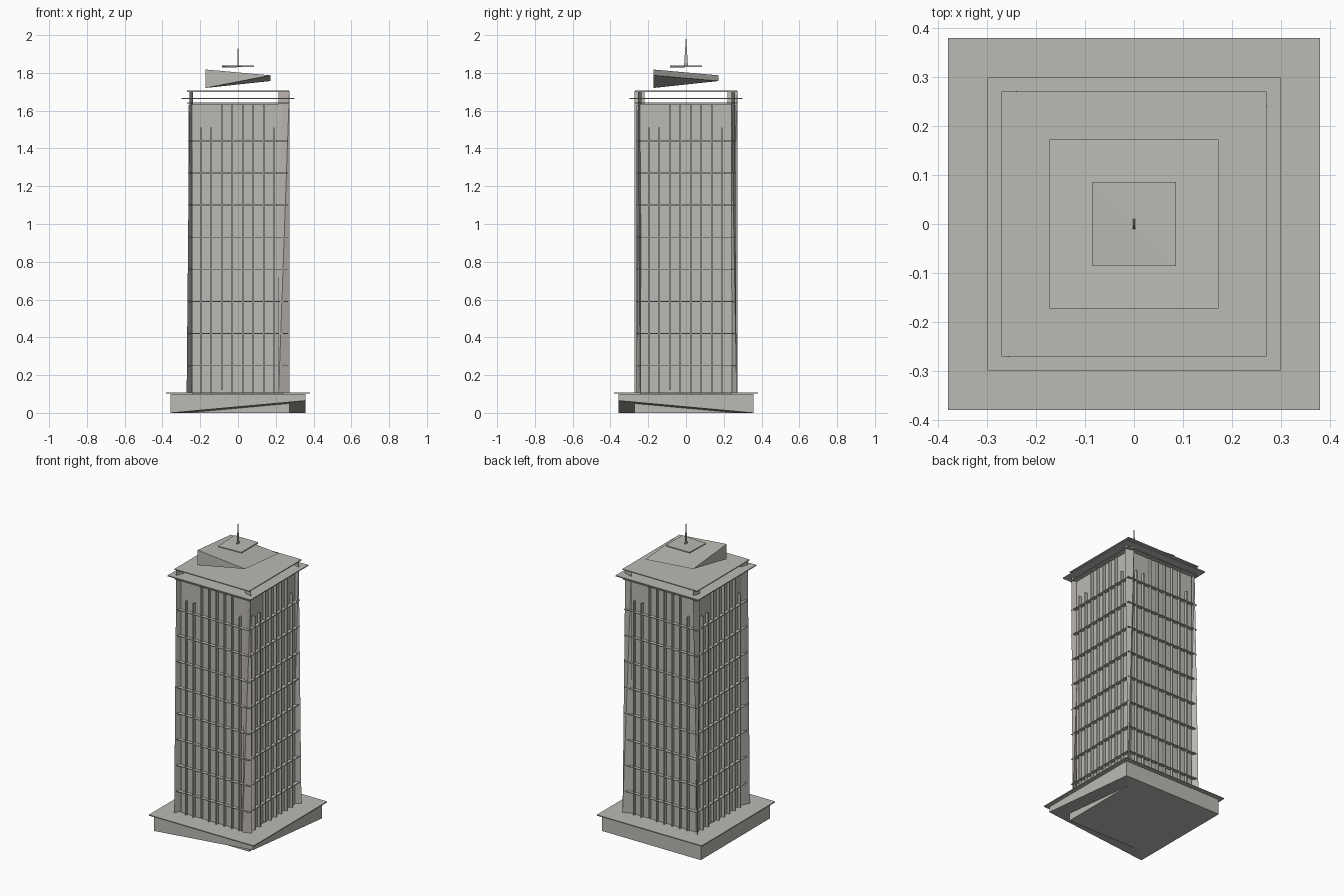
import bpy
import math

if "Cube" in bpy.data.objects:
    bpy.data.objects.remove(bpy.data.objects["Cube"])

SIDES = [i * math.pi / 2 for i in range(4)]


def material(name, rgb):
    m = bpy.data.materials.new(name)
    m.diffuse_color = (*rgb, 1)
    m.use_nodes = True
    m.node_tree.nodes["Principled BSDF"].inputs["Base Color"].default_value = m.diffuse_color
    return m


STONE = material("warm_grey_stone", (0.50, 0.49, 0.46))
PIER = material("rosy_grey_stone", (0.48, 0.45, 0.435))


def mesh_object(name, verts, faces, mat=STONE):
    me = bpy.data.meshes.new(name)
    me.from_pydata(verts, [], faces)
    me.materials.append(mat)
    ob = bpy.data.objects.new(name, me)
    bpy.context.collection.objects.link(ob)
    return ob


BOX_FACES = [(0, 3, 2, 1), (4, 5, 6, 7), (0, 1, 5, 4),
             (1, 2, 6, 5), (2, 3, 7, 6), (3, 0, 4, 7)]


def ring(r, z):
    return [(-r, -r, z), (r, -r, z), (r, r, z), (-r, r, z)]


def slab(name, r, z0, z1):
    return mesh_object(name, ring(r, z0) + ring(r, z1), BOX_FACES)


# Podium: one bottom corner is raised, so its underside folds on a diagonal
v = ring(0.357, 0) + ring(0.357, 0.10)
v[1] = (0.357, -0.357, 0.065)
mesh_object("podium", v, [(0, 2, 1), (0, 3, 2)] + BOX_FACES[1:])
slab("podium_cap", 0.38, 0.103, 0.109)

# Lobby core and shaft
slab("lobby", 0.272, 0.0, 0.10)
slab("shaft", 0.243, 0.10, 1.635)

# Projecting floor ledges
for i in range(8):
    z = 0.25 + 0.17 * i
    slab("floor_ledge", 0.265, z - 0.002, z + 0.002)

# Vertical fins on all four sides, some of them shorter
verts, faces = [], []
for a in SIDES:
    c, s = math.cos(a), math.sin(a)
    for k in range(8):
        x = -0.197 + 0.0555 * k
        top = 1.51 if k in (0, 1, 7) else 1.63
        low = 0.12 if k == 2 else 0.105
        w = 0.003
        b = len(verts)
        for z in (low, top):
            for px, py in ((x - w, -0.262), (x + w, -0.262),
                           (x + w, -0.24), (x - w, -0.24)):
                verts.append((px * c - py * s, px * s + py * c, z))
        faces += [tuple(b + i for i in f) for f in BOX_FACES]
mesh_object("facade_fins", verts, faces)

# Slim folded corner piers: a top edge twisted against a bottom edge
PIERS = [
    ((0.215, -0.235), (0.272, -0.255), (0.215, -0.262), (0.272, -0.242), PIER),
    ((0.215, 0.258), (0.272, 0.240), (0.222, 0.240), (0.272, 0.268), STONE),
    ((-0.257, -0.272), (-0.238, -0.220), (-0.272, -0.272), (-0.245, -0.220), STONE),
    ((-0.240, 0.272), (-0.256, 0.220), (-0.245, 0.220), (-0.272, 0.272), STONE),
]
for t0, t1, b0, b1, mat in PIERS:
    mesh_object("corner_pier",
                [(*b0, 0.105), (*b1, 0.105), (*t0, 1.705), (*t1, 1.705)],
                [(0, 1, 3), (0, 3, 2), (0, 2, 1), (1, 2, 3)], mat)

# Roof plates
slab("lower_roof_plate", 0.271, 1.638, 1.642)
slab("roof_eave", 0.30, 1.661, 1.667)
slab("upper_roof_plate", 0.271, 1.700, 1.706)

# Crown: wedge, tall at one corner and pinched at the other three
r = 0.173
mesh_object("crown_wedge",
            [(-r, -r, 1.72), (-r, -r, 1.818), (r, -r, 1.787),
             (-r, r, 1.787), (r, r, 1.757)],
            [(1, 2, 3), (2, 4, 3), (0, 2, 1), (0, 1, 3), (0, 4, 2), (0, 3, 4)])

# Spire base: thin plate folded on its diagonal
v = ring(0.086, 1.832) + ring(0.086, 1.840)
v[0] = (-0.086, -0.086, 1.828)
v[4] = (-0.086, -0.086, 1.834)
mesh_object("spire_base", v, [(0, 3, 1), (1, 3, 2), (4, 5, 7), (5, 6, 7)] + BOX_FACES[2:])

# Spire
mesh_object("spire",
            [(-0.003, -0.01, 1.84), (0.003, -0.01, 1.84),
             (0.003, 0.01, 1.84), (-0.003, 0.01, 1.84), (0, 0, 2.0)],
            [(0, 1, 4), (1, 2, 4), (2, 3, 4), (3, 0, 4), (0, 3, 2, 1)])
